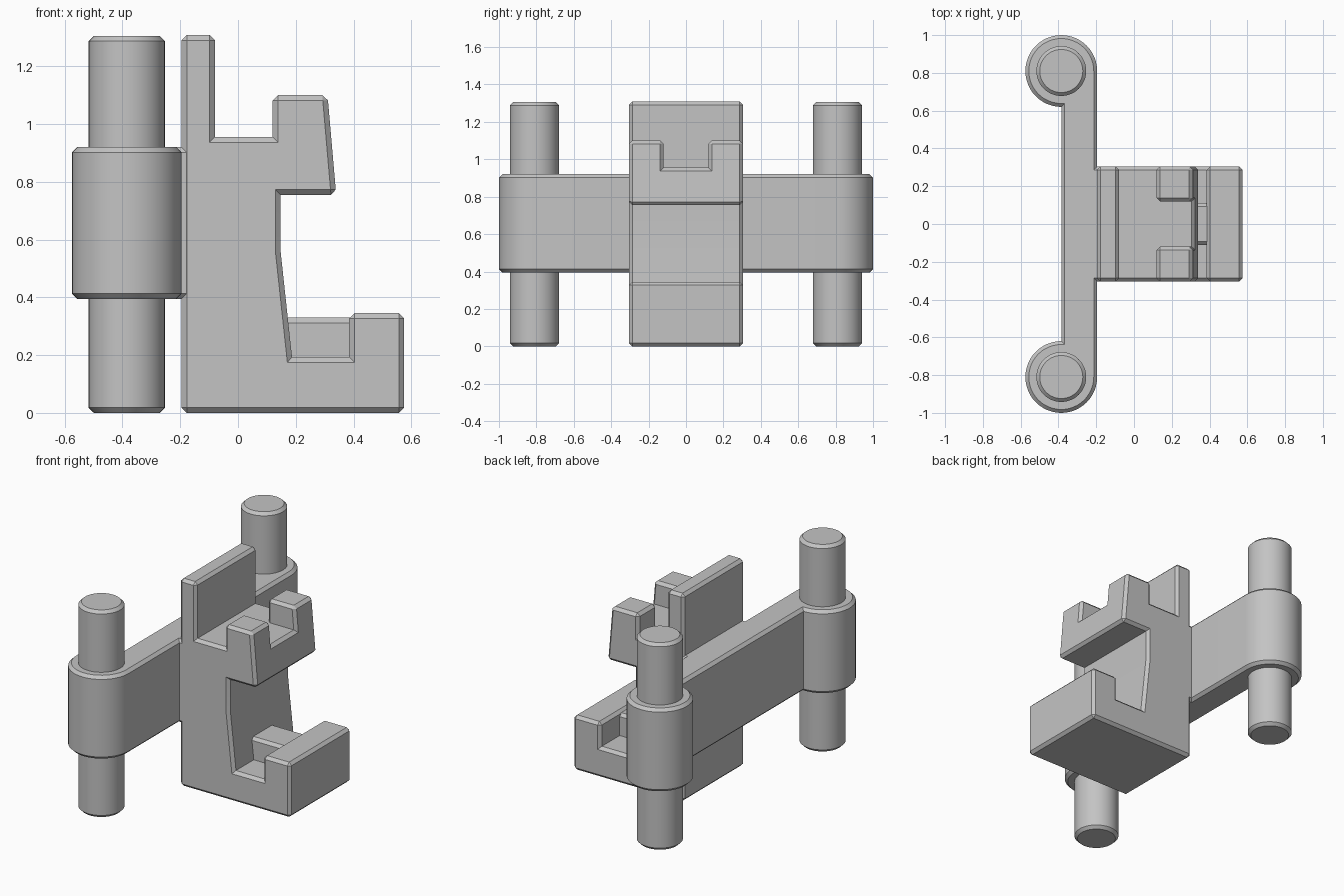
import bpy, bmesh, math
from mathutils import Vector

cube = bpy.data.objects.get("Cube")
if cube:
    bpy.data.objects.remove(cube, do_unlink=True)

BEVEL = 0.018
SHAFT_X, SHAFT_Y = -0.385, 0.81

grey = bpy.data.materials.new("plain grey")
grey.use_nodes = True
grey.diffuse_color = (0.55, 0.55, 0.55, 1)
grey.node_tree.nodes["Principled BSDF"].inputs["Base Color"].default_value = (0.55, 0.55, 0.55, 1)


def prism(name, outline, low, high, axis="Z"):
    """Extrude a flat outline along Z, or an x-z profile along Y."""
    def place(a, b, c):
        return Vector((a, b, c)) if axis == "Z" else Vector((a, c, b))
    bm = bmesh.new()
    face = bm.faces.new([bm.verts.new(place(a, b, low)) for a, b in outline])
    new = bmesh.ops.extrude_face_region(bm, geom=[face])["geom"]
    step = place(0, 0, high - low)
    bmesh.ops.translate(bm, vec=step, verts=[v for v in new if isinstance(v, bmesh.types.BMVert)])
    bmesh.ops.recalc_face_normals(bm, faces=bm.faces)
    mesh = bpy.data.meshes.new(name)
    bm.to_mesh(mesh)
    bm.free()
    mesh.materials.append(grey)
    obj = bpy.data.objects.new(name, mesh)
    bpy.context.collection.objects.link(obj)
    return obj


def chamfer(obj):
    """Chamfer the sharp outer edges, leaving inner corners crisp."""
    bm = bmesh.new()
    bm.from_mesh(obj.data)
    bmesh.ops.dissolve_limit(bm, angle_limit=0.01, verts=bm.verts, edges=bm.edges)
    sharp = [e for e in bm.edges
             if e.is_manifold and e.is_convex and e.calc_face_angle() > math.radians(25)]
    bmesh.ops.bevel(bm, geom=sharp, offset=BEVEL, segments=1, profile=0.5,
                    affect="EDGES", clamp_overlap=True)
    bm.to_mesh(obj.data)
    bm.free()
    bpy.ops.object.select_all(action="DESELECT")
    obj.select_set(True)
    bpy.context.view_layer.objects.active = obj
    bpy.ops.object.shade_smooth_by_angle(angle=math.radians(20))


def arc(x, y, radius, start, end, steps):
    return [(x + radius * math.cos(math.radians(start + (end - start) * i / steps)),
             y + radius * math.sin(math.radians(start + (end - start) * i / steps)))
            for i in range(steps + 1)]


# C-shaped main block
profile = [(-0.195, 0), (0.575, 0), (0.575, 0.345), (0.385, 0.345), (0.385, 0.193),
           (0.187, 0.193), (0.148, 0.555), (0.148, 0.755), (0.34, 0.755),
           (0.31, 1.10), (0, 1.10), (0, 1.308), (-0.195, 1.308)]
block = prism("main_block", profile, -0.305, 0.305, "Y")

# Shelf behind the hook, with the slot that splits the hook into two teeth
shelf = [(-0.08, -0.5), (0.12, -0.5), (0.12, -0.12), (0.5, -0.12),
         (0.5, 0.12), (0.12, 0.12), (0.12, 0.5), (-0.08, 0.5)]
cutter = prism("shelf_cutter", shelf, 0.955, 1.5)
cut = block.modifiers.new("shelf", "BOOLEAN")
cut.operation = "DIFFERENCE"
cut.solver = "EXACT"
cut.object = cutter
bpy.context.view_layer.update()
result = bpy.data.meshes.new_from_object(
    block.evaluated_get(bpy.context.evaluated_depsgraph_get()))
block.modifiers.clear()
block.data = result
bpy.data.objects.remove(cutter, do_unlink=True)
chamfer(block)

# Small rib bridging the lower notch
rib = prism("notch_rib", [(0.14, -0.11), (0.405, -0.11), (0.405, 0.11), (0.14, 0.11)], 0.1, 0.33)
chamfer(rib)

# Cross bar with a round barrel at each end and a tongue set into the block
outline = (arc(SHAFT_X, SHAFT_Y, 0.19, 0, 270, 36)
           + arc(SHAFT_X, -SHAFT_Y, 0.19, 90, 360, 36)
           + [(-0.195, -0.304), (-0.15, -0.304), (-0.15, 0.304), (-0.195, 0.304)])
chamfer(prism("cross_bar", outline, 0.395, 0.92))

# Round pins through the barrels
for side, y in (("front", -SHAFT_Y), ("back", SHAFT_Y)):
    chamfer(prism(side + "_pin", arc(SHAFT_X, y, 0.132, 0, 360, 48)[:-1], 0, 1.305))
